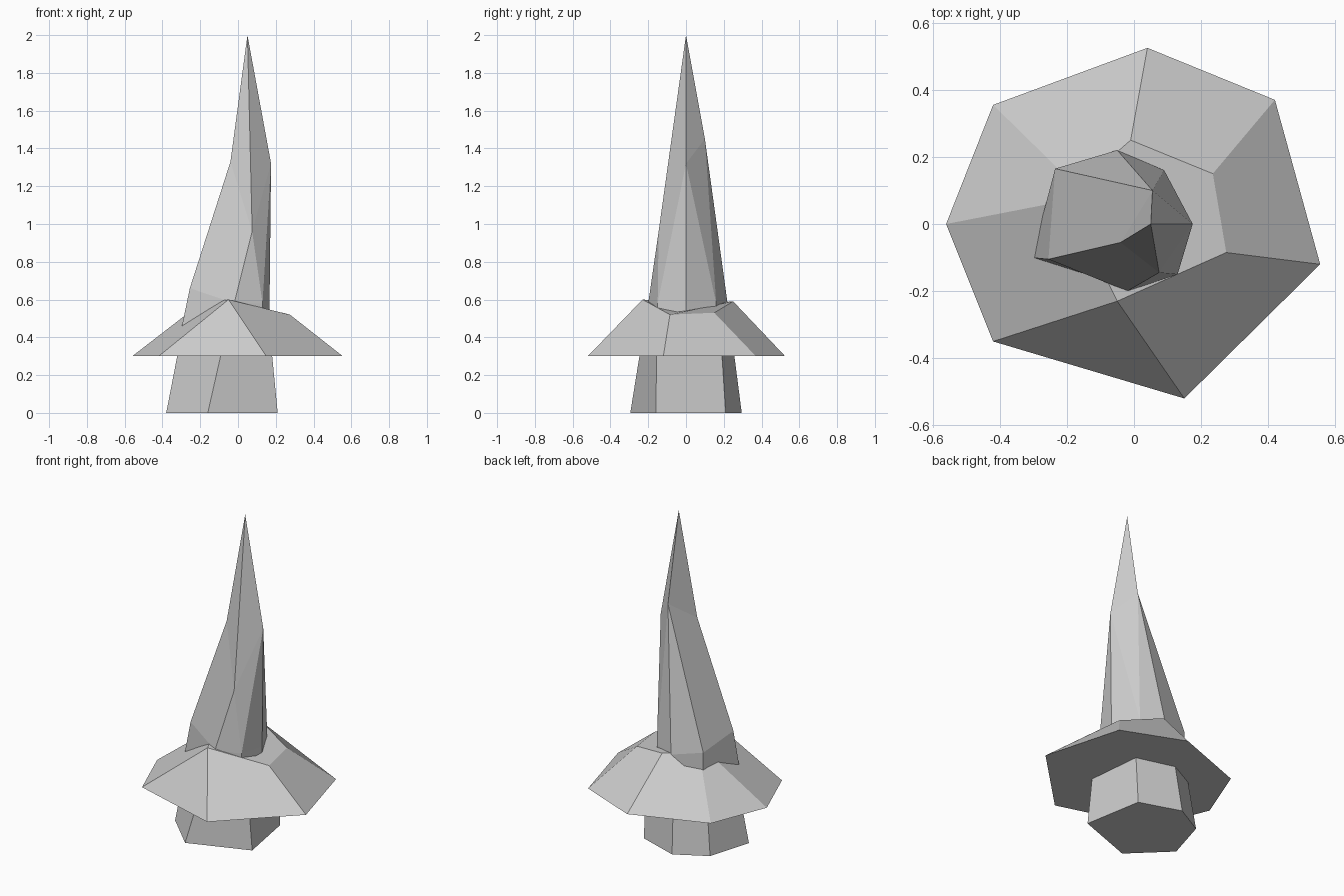
import bpy
import bmesh

cube = bpy.data.objects.get("Cube")
if cube:
    bpy.data.objects.remove(cube, do_unlink=True)

stone = bpy.data.materials.new("light_grey_stone")
stone.use_nodes = True
stone.diffuse_color = (0.6, 0.6, 0.6, 1)
bsdf = stone.node_tree.nodes["Principled BSDF"]
bsdf.inputs["Base Color"].default_value = stone.diffuse_color
bsdf.inputs["Roughness"].default_value = 0.9


def build(name, points, faces):
    """Make a flat-shaded part from named corners; each face is a word of corner names."""
    bm = bmesh.new()
    corner = {key: bm.verts.new(p) for key, p in points.items()}
    for word in faces.split():
        bm.faces.new([corner[k] for k in word])
    bmesh.ops.recalc_face_normals(bm, faces=bm.faces)
    mesh = bpy.data.meshes.new(name)
    bm.to_mesh(mesh)
    bm.free()
    mesh.materials.append(stone)
    bpy.context.collection.objects.link(bpy.data.objects.new(name, mesh))


def ring(keys, outline, z):
    return {k: (x, y, z) for k, (x, y) in zip(keys, outline)}


def band(low, high):
    n = len(low)
    return " ".join(low[i] + low[(i + 1) % n] + high[(i + 1) % n] + high[i] for i in range(n))


# Tapered six-sided foot
foot = ring("abcdef", [(.21, -.16), (.145, .21), (-.11, .295), (-.30, .19), (-.38, -.08), (-.16, -.295)], 0)
foot.update(ring("ABCDEF", [(.18, -.155), (.145, .19), (-.09, .255), (-.26, .165), (-.32, -.07), (-.09, -.245)], .31))
build("foot", foot, band("abcdef", "ABCDEF") + " abcdef ABCDEF")

# Wide faceted skirt, flat below, two front corners sharing one peak
skirt = ring("abcdefg", [(.15, -.52), (.555, -.12), (.42, .37), (.04, .525),
                         (-.42, .355), (-.56, 0), (-.42, -.35)], .3)
skirt.update({"A": (-.05, -.23, .6), "B": (.275, -.085, .52), "C": (.235, .15, .53),
              "D": (-.01, .25, .59), "E": (-.17, .11, .58), "F": (-.2, .07, .578)})
build("skirt", skirt, "abcdefg abBA bcCB cdDC deED efFE fgAF gaA ABCDEF")

# Leaning spire: tip T, four shoulder corners, then the root ring sunk into the skirt
root = [(-.255, -.105), (-.235, .165), (-.05, .22), (.09, .16), (.167, 0), (.13, -.15), (-.02, -.2)]
spire = ring("efghijk", root, .58)
spire["e"] = (-.255, -.105, .66)
spire["f"] = (-.235, .165, .62)
spire.update(ring("EFGHIJK", root, .42))
spire["E"] = (-.305, -.1, .42)
spire.update({"T": (.05, 0, 2), "a": (.075, -.145, .96), "b": (.175, 0, 1.32),
              "c": (.055, .1, 1.45), "d": (-.04, -.055, 1.33)})
build("spire", spire, "Tab Tbc Tcd Tda deka akj ajb jib bih bhc chg cgf cfed "
      + band("EFGHIJK", "efghijk") + " EFGHIJK")
